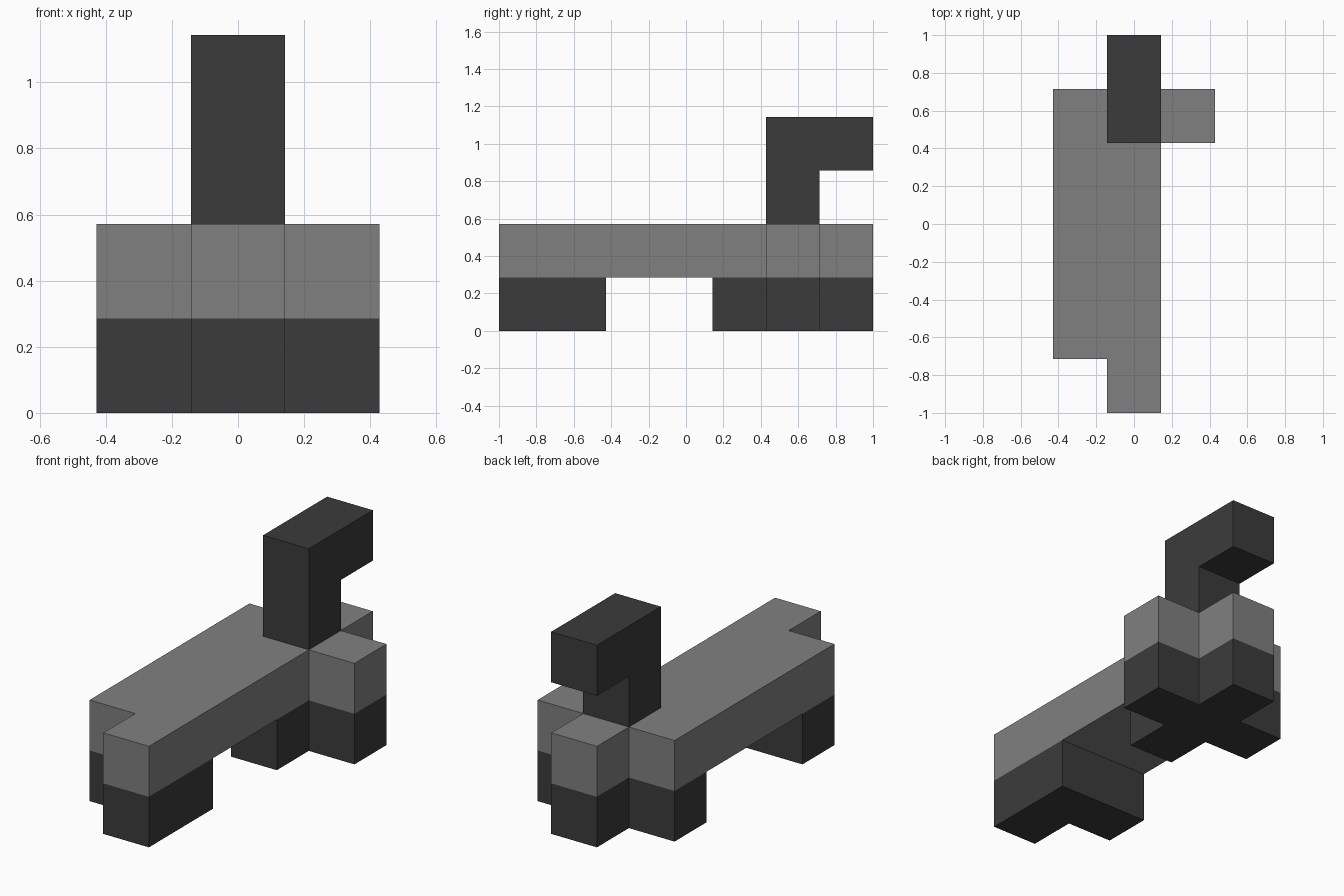
import bpy
import bmesh
from mathutils import Vector

if "Cube" in bpy.data.objects:
    bpy.data.objects.remove(bpy.data.objects["Cube"])

U = 2 / 7  # one block


def material(name, value):
    m = bpy.data.materials.new(name)
    m.diffuse_color = (value, value, value, 1)
    m.use_nodes = True
    m.node_tree.nodes["Principled BSDF"].inputs["Base Color"].default_value = m.diffuse_color
    return m


GREY = material("mid grey", 0.216)
DARK = material("charcoal", 0.0437)


def prism(name, outline, offset, mat):
    """Extrude a closed outline of 3D points (in blocks) along offset."""
    bm = bmesh.new()
    base = bm.faces.new([bm.verts.new(Vector(p) * U) for p in outline])
    ext = bmesh.ops.extrude_face_region(bm, geom=[base], use_keep_orig=True)
    moved = [g for g in ext["geom"] if isinstance(g, bmesh.types.BMVert)]
    bmesh.ops.translate(bm, verts=moved, vec=Vector(offset) * U)
    bmesh.ops.recalc_face_normals(bm, faces=bm.faces)
    me = bpy.data.meshes.new(name)
    bm.to_mesh(me)
    bm.free()
    me.materials.append(mat)
    ob = bpy.data.objects.new(name, me)
    bpy.context.collection.objects.link(ob)
    return ob


def slab(name, plan, z, mat):
    """One-block-thick layer with the given x, y plan."""
    return prism(name, [(x, y, z) for x, y in plan], (0, 0, 1), mat)


# Body: long slab with side stubs and a notched front corner
slab("body", [(-.5, -3.5), (.5, -3.5), (.5, 1.5), (1.5, 1.5), (1.5, 2.5),
              (.5, 2.5), (.5, 3.5), (-.5, 3.5), (-.5, 2.5), (-1.5, 2.5),
              (-1.5, -2.5), (-.5, -2.5)], 1, GREY)

# Front foot: L-shaped
slab("front_foot", [(-.5, -3.5), (.5, -3.5), (.5, -1.5), (-1.5, -1.5),
                    (-1.5, -2.5), (-.5, -2.5)], 0, DARK)

# Rear foot: plus-shaped
slab("rear_foot", [(-.5, .5), (.5, .5), (.5, 1.5), (1.5, 1.5), (1.5, 2.5),
                   (.5, 2.5), (.5, 3.5), (-.5, 3.5), (-.5, 2.5), (-1.5, 2.5),
                   (-1.5, 1.5), (-.5, 1.5)], 0, DARK)

# Upright with overhanging top, side profile extruded across x
prism("hooked_post", [(-.5, y, z) for y, z in
                      [(1.5, 2), (2.5, 2), (2.5, 3), (3.5, 3), (3.5, 4), (1.5, 4)]],
      (1, 0, 0), DARK)
